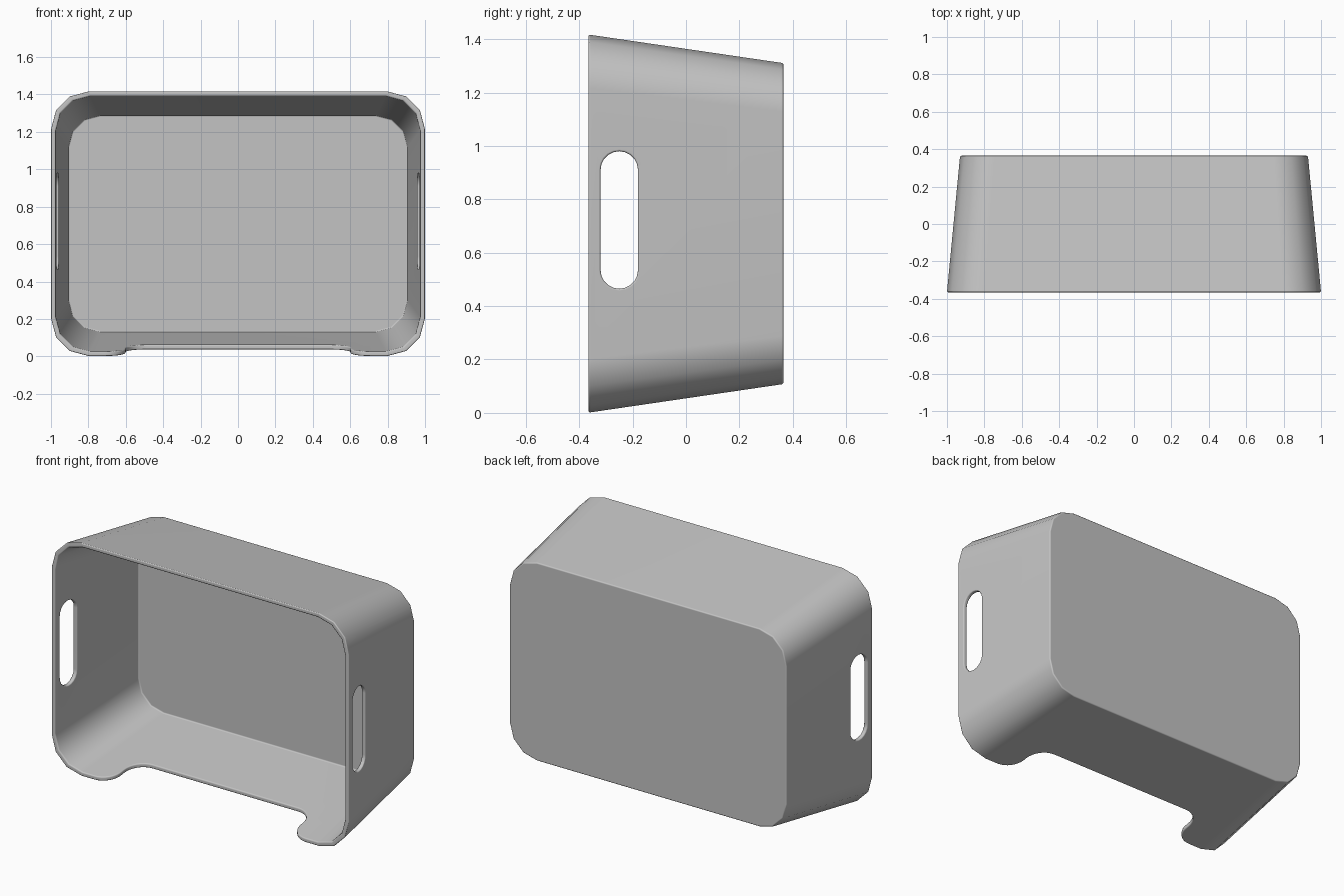
import bpy, bmesh
from math import sin, cos, pi, radians

if "Cube" in bpy.data.objects:
    bpy.data.objects.remove(bpy.data.objects["Cube"])

FRONT, BACK = -0.365, 0.365
WALL = 0.025
MID_Z = 0.709

grey = bpy.data.materials.new("light grey plastic")
grey.use_nodes = True
grey.diffuse_color = (0.55, 0.55, 0.55, 1)
grey.node_tree.nodes["Principled BSDF"].inputs["Base Color"].default_value = (0.55, 0.55, 0.55, 1)


def make_object(name, bm):
    bmesh.ops.recalc_face_normals(bm, faces=bm.faces[:])
    mesh = bpy.data.meshes.new(name)
    bm.to_mesh(mesh)
    bm.free()
    mesh.materials.append(grey)
    obj = bpy.data.objects.new(name, mesh)
    bpy.context.collection.objects.link(obj)
    return obj


def arc(cx, cy, r, start, end, steps):
    angles = [radians(start + (end - start) * i / steps) for i in range(steps + 1)]
    return [(cx + r * cos(a), cy + r * sin(a)) for a in angles]


def rounded_ring(bm, y, half_w, half_h, r):
    """Rounded rectangle with three facets per corner."""
    pts = []
    for i, (sx, sz) in enumerate([(1, 1), (-1, 1), (-1, -1), (1, -1)]):
        pts += arc(sx * (half_w - r), sz * (half_h - r), r, 90 * i, 90 * i + 90, 3)
    return [bm.verts.new((x, y, MID_Z + z)) for x, z in pts]


def prism(name, points, direction):
    """Extrude a closed outline along a direction."""
    bm = bmesh.new()
    face = bm.faces.new([bm.verts.new(p) for p in points])
    ext = bmesh.ops.extrude_face_region(bm, geom=[face])
    verts = [v for v in ext["geom"] if isinstance(v, bmesh.types.BMVert)]
    bmesh.ops.translate(bm, verts=verts, vec=direction)
    obj = make_object(name, bm)
    obj.hide_render = True
    obj.hide_viewport = True
    return obj


# Tapered tub, open towards the front
bm = bmesh.new()
rings = [
    rounded_ring(bm, BACK, 0.93, 0.601, 0.182),
    rounded_ring(bm, FRONT, 1.0, 0.708, 0.2),
    rounded_ring(bm, FRONT, 1.0 - WALL, 0.708 - WALL, 0.185),
    rounded_ring(bm, BACK - WALL, 0.932 - WALL, 0.604 - WALL, 0.17),
]
for a, b in zip(rings, rings[1:]):
    for i in range(len(a)):
        j = (i + 1) % len(a)
        bm.faces.new((a[i], a[j], b[j], b[i]))
bm.faces.new(rings[0])
bm.faces.new(rings[-1])
tub = make_object("storage_bin", bm)

# Hand slot through both end walls
slot = arc(-0.25, 0.91, 0.07, 0, 180, 10) + arc(-0.25, 0.535, 0.07, 180, 360, 10)
slot_cutter = prism("handle_cutter", [(-1.2, y, z) for y, z in slot], (2.4, 0, 0))

# Wide notch with S-curved ends in the lower lip
R = 0.11
side = [(0.6 + R, FRONT - 0.1)]
side += arc(0.6 + R, FRONT + R, R, 270, 180, 8)
side += arc(0.6 - R, FRONT + 0.24 - R, R, 0, 90, 8)
outline = side + [(-x, y) for x, y in reversed(side)]
notch_cutter = prism("notch_cutter", [(x, y, -0.1) for x, y in outline], (0, 0, 0.22))

for cutter in (slot_cutter, notch_cutter):
    cut = tub.modifiers.new("cut", "BOOLEAN")
    cut.operation = "DIFFERENCE"
    cut.solver = "EXACT"
    cut.object = cutter

# Soft rounded edges
bevel = tub.modifiers.new("round_edges", "BEVEL")
bevel.width = 0.007
bevel.segments = 3
bevel.limit_method = "ANGLE"
bevel.angle_limit = radians(45)
bevel.use_clamp_overlap = False

bpy.ops.object.select_all(action="DESELECT")
tub.select_set(True)
bpy.context.view_layer.objects.active = tub
for name in [m.name for m in tub.modifiers]:
    bpy.ops.object.modifier_apply(modifier=name)
for cutter in (slot_cutter, notch_cutter):
    bpy.data.objects.remove(cutter)

bpy.ops.object.shade_smooth_by_angle(angle=radians(40))
weighted = tub.modifiers.new("even_shading", "WEIGHTED_NORMAL")
weighted.keep_sharp = True
